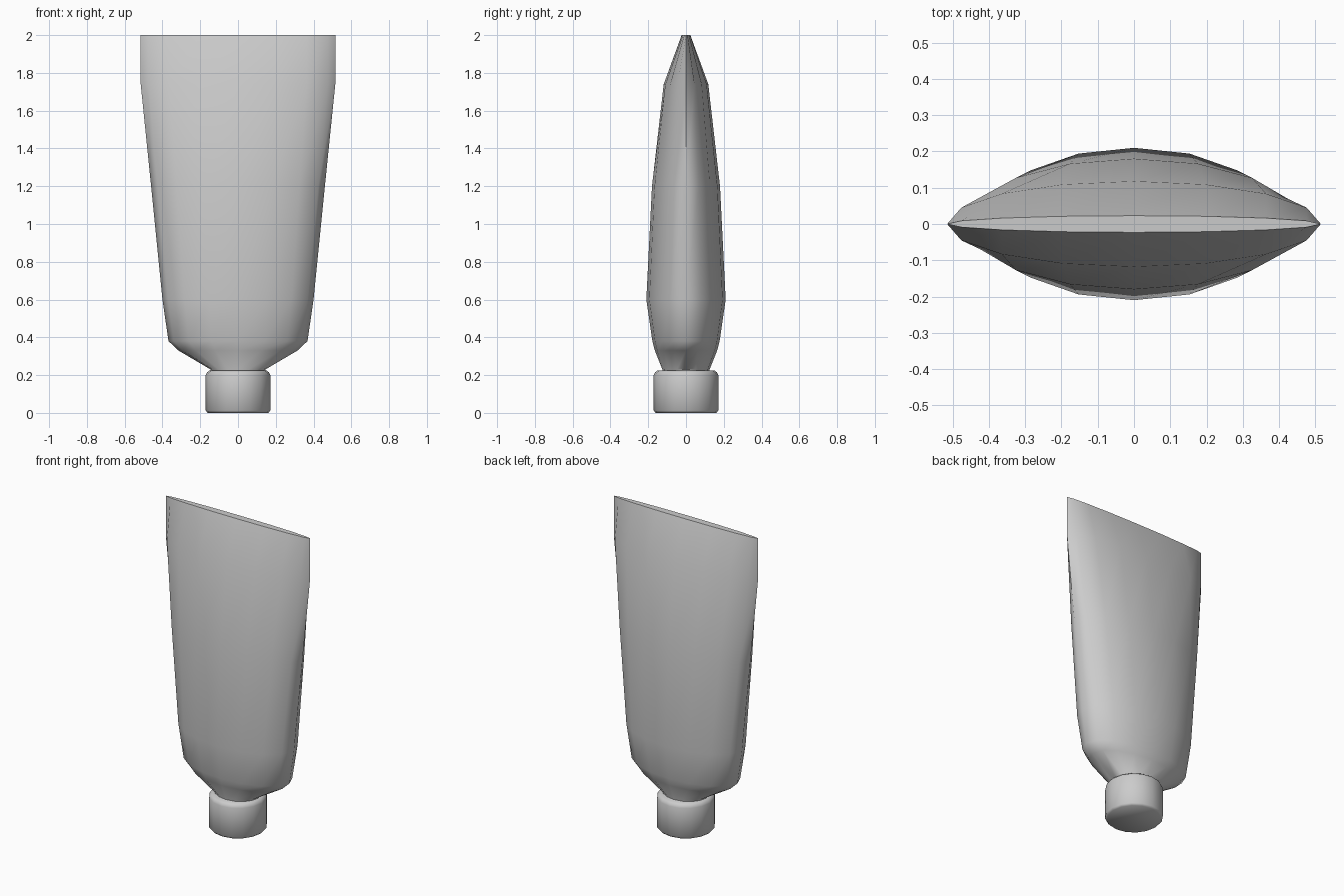
import bpy
import bmesh
from math import cos, sin, tau, radians

cube = bpy.data.objects.get("Cube")
if cube:
    bpy.data.objects.remove(cube)

SIDES = 16

grey = bpy.data.materials.new("light_grey")
grey.use_nodes = True
colour = (0.6, 0.6, 0.6, 1)
grey.diffuse_color = colour
grey.node_tree.nodes["Principled BSDF"].inputs["Base Color"].default_value = colour


def loft(name, rings, angle):
    """Closed skin through elliptical rings given as (z, half width, half depth)."""
    bm = bmesh.new()
    loops = []
    for z, rx, ry in rings:
        loops.append([bm.verts.new((rx * cos(tau * i / SIDES), ry * sin(tau * i / SIDES), z))
                      for i in range(SIDES)])
    for low, high in zip(loops, loops[1:]):
        for i in range(SIDES):
            j = (i + 1) % SIDES
            bm.faces.new((low[i], low[j], high[j], high[i]))
    bm.faces.new(loops[0][::-1])
    bm.faces.new(loops[-1])
    mesh = bpy.data.meshes.new(name)
    bm.to_mesh(mesh)
    bm.free()
    mesh.materials.append(grey)
    obj = bpy.data.objects.new(name, mesh)
    bpy.context.collection.objects.link(obj)
    bpy.ops.object.select_all(action="DESELECT")
    obj.select_set(True)
    bpy.context.view_layer.objects.active = obj
    bpy.ops.object.shade_smooth_by_angle(angle=radians(angle))
    return obj


# Squeezable body: round neck, sloped shoulder, bulge, then a flat crimped end
loft("tube_body", [
    (0.19, 0.145, 0.125),
    (0.23, 0.145, 0.125),
    (0.33, 0.315, 0.165),
    (0.38, 0.368, 0.178),
    (0.60, 0.400, 0.210),
    (1.20, 0.460, 0.180),
    (1.74, 0.515, 0.118),
    (2.00, 0.515, 0.023),
], 50)

# Screw cap with small bevels at both rims
loft("cap", [(z, r, r) for z, r in (
    (0.0, 0.160), (0.012, 0.171), (0.200, 0.171), (0.215, 0.164), (0.225, 0.150))], 50)
